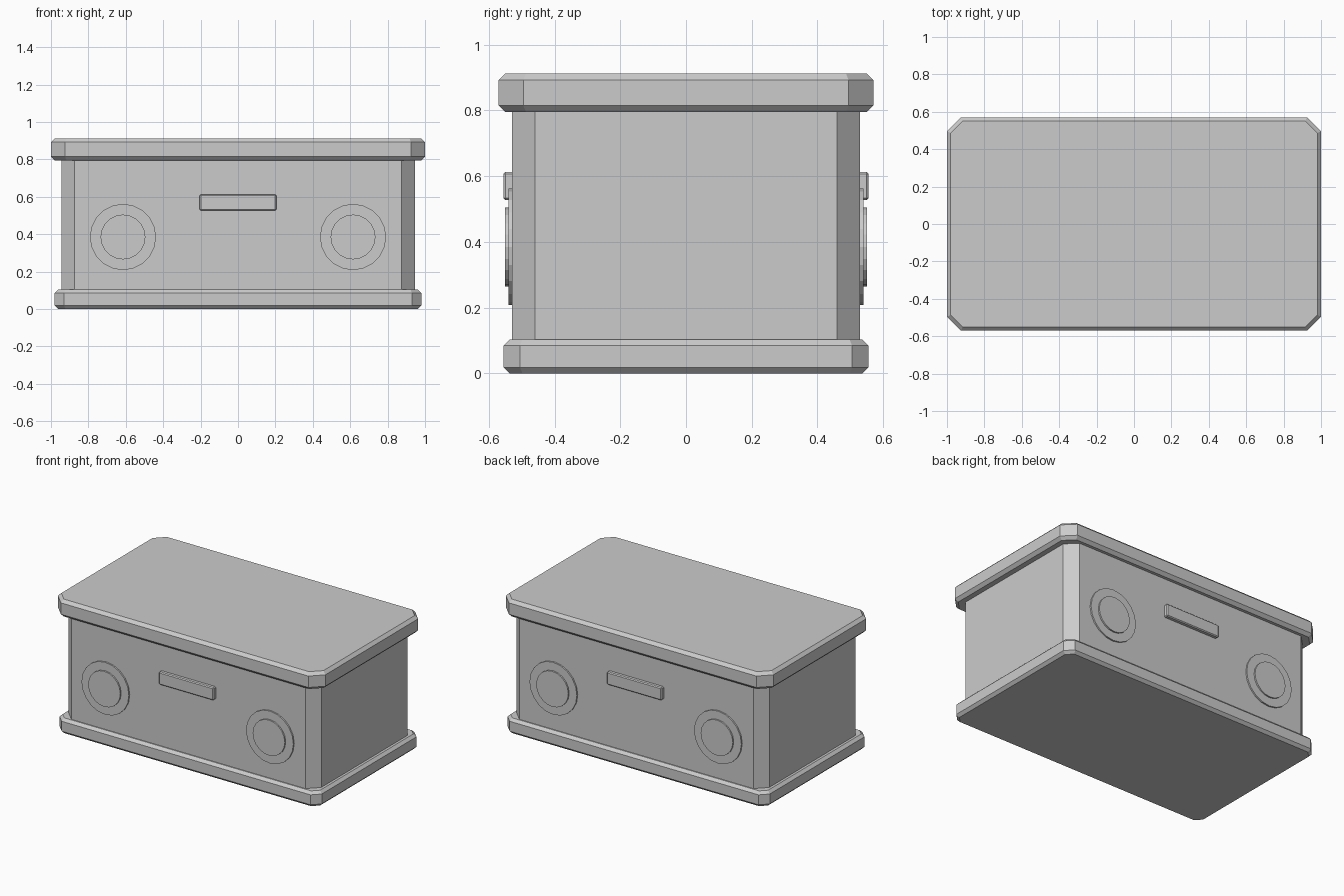
import bpy, bmesh, math

cube = bpy.data.objects.get("Cube")
if cube:
    bpy.data.objects.remove(cube, do_unlink=True)

grey = bpy.data.materials.new("plain_grey")
grey.use_nodes = True
colour = (0.6, 0.6, 0.6, 1)
grey.diffuse_color = colour
grey.node_tree.nodes["Principled BSDF"].inputs["Base Color"].default_value = colour


def finish(bm, name):
    bmesh.ops.recalc_face_normals(bm, faces=bm.faces)
    mesh = bpy.data.meshes.new(name)
    bm.to_mesh(mesh)
    bm.free()
    mesh.materials.append(grey)
    obj = bpy.data.objects.new(name, mesh)
    bpy.context.collection.objects.link(obj)
    return obj


def slab(name, hx, hy, z0, z1, cut, edge=0.0):
    """Eight-sided slab with cut corners and chamfered top and bottom rims."""
    levels = [(z0, edge), (z0 + edge, 0), (z1 - edge, 0), (z1, edge)] if edge else [(z0, 0), (z1, 0)]
    bm = bmesh.new()
    rings = []
    for z, inset in levels:
        x, y = hx - inset, hy - inset
        c = cut - inset * (2 - math.sqrt(2))
        outline = [(x, c - y), (x, y - c), (x - c, y), (c - x, y),
                   (-x, y - c), (-x, c - y), (c - x, -y), (x - c, -y)]
        rings.append([bm.verts.new((px, py, z)) for px, py in outline])
    bm.faces.new(rings[0])
    bm.faces.new(rings[-1])
    for low, high in zip(rings, rings[1:]):
        for i in range(8):
            j = (i + 1) % 8
            bm.faces.new((low[i], low[j], high[j], high[i]))
    return finish(bm, name)


def disc(name, x, z, radius, y0, y1, side):
    """Flat round plate facing along y."""
    bm = bmesh.new()
    bmesh.ops.create_cone(bm, cap_ends=True, segments=20, radius1=radius,
                          radius2=radius, depth=y1 - y0)
    for v in bm.verts:
        px, py, pz = v.co
        v.co = (x + px, side * ((y0 + y1) / 2 + pz), z + py)
    return finish(bm, name)


# Main case, base plinth and lid
slab("case_body", 0.945, 0.53, 0.09, 0.81, 0.07)
slab("base_plinth", 0.98, 0.555, 0.0, 0.103, 0.05, 0.018)
slab("lid", 1.0, 0.57, 0.795, 0.912, 0.075, 0.02)

# Round plates and handle on front and back
for side, face in ((-1, "front"), (1, "back")):
    for x, hand in ((0.615, "left"), (-0.615, "right")):
        disc(f"{face}_{hand}_ring", x, 0.385, 0.177, 0.52, 0.54, side)
        disc(f"{face}_{hand}_boss", x, 0.385, 0.12, 0.52, 0.55, side)

    bm = bmesh.new()
    bmesh.ops.create_cube(bm, size=1)
    for v in bm.verts:
        v.co = (v.co.x * 0.41, side * 0.5375 + v.co.y * 0.035, 0.57 + v.co.z * 0.086)
    handle = finish(bm, f"{face}_handle")
    bevel = handle.modifiers.new("soft_edges", "BEVEL")
    bevel.width = 0.006
    bevel.segments = 1
